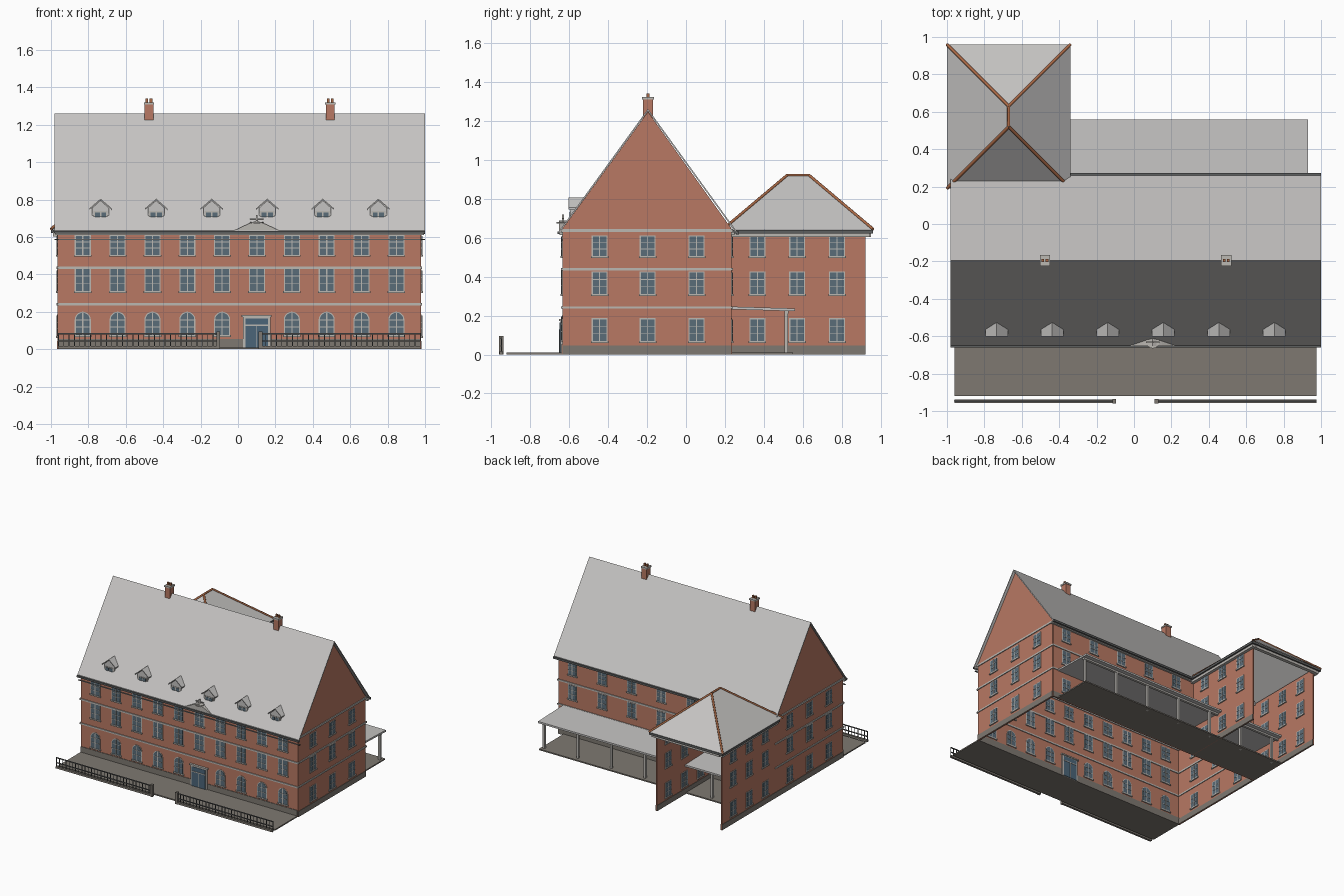
import bpy, bmesh, math
from mathutils import Vector

if "Cube" in bpy.data.objects:
    bpy.data.objects.remove(bpy.data.objects["Cube"], do_unlink=True)


def material(name, r, g, b):
    m = bpy.data.materials.new(name)
    m.use_nodes = True
    m.diffuse_color = (r, g, b, 1)
    m.node_tree.nodes["Principled BSDF"].inputs["Base Color"].default_value = (r, g, b, 1)
    return m


BRICK = material("red brick", 0.48, 0.19, 0.125)
SLATE = material("pale grey roof", 0.56, 0.55, 0.54)
TRIM = material("light stone trim", 0.5, 0.48, 0.45)
GLASS = material("blue grey glass", 0.10, 0.15, 0.19)
STONE = material("warm grey stone", 0.21, 0.19, 0.165)
METAL = material("dark grey metal", 0.11, 0.115, 0.115)
TILE = material("orange ridge tile", 0.40, 0.14, 0.06)
DOOR = material("blue door paint", 0.07, 0.13, 0.19)

parts = {}


def part(name, mat):
    if name not in parts:
        parts[name] = (bmesh.new(), mat)
    return parts[name][0]


def prism(bm, profile, axis, a, b):
    """Extrude a closed profile along an axis; the profile uses the other two axes."""
    def place(p, d):
        return {"x": (d, *p), "y": (p[0], d, p[1]), "z": (*p, d)}[axis]
    lo = [bm.verts.new(place(p, a)) for p in profile]
    hi = [bm.verts.new(place(p, b)) for p in profile]
    faces = [bm.faces.new(lo), bm.faces.new(hi[::-1])]
    n = len(profile)
    for i in range(n):
        j = (i + 1) % n
        faces.append(bm.faces.new((lo[i], hi[i], hi[j], lo[j])))
    bmesh.ops.recalc_face_normals(bm, faces=faces)


def rect(u0, u1, v0, v1):
    return [(u0, v0), (u1, v0), (u1, v1), (u0, v1)]


def box(bm, x0, x1, y0, y1, z0, z1):
    prism(bm, rect(x0, x1, y0, y1), "z", z0, z1)


def plate(bm, profile, axis, pos, t):
    prism(bm, profile, axis, pos - t / 2, pos + t / 2)


def opening(u, w, z0, z1, arch):
    if not arch:
        return rect(u - w / 2, u + w / 2, z0, z1)
    r, n = w / 2, 10
    arc = [(u + r * math.cos(math.pi * i / n), z1 - r + r * math.sin(math.pi * i / n)) for i in range(n + 1)]
    return [(u - r, z0), (u + r, z0)] + arc


def window(side, axis, pos, u, z0, z1, w=0.07, arch=False):
    frame = part(side + "_window_frames", TRIM)
    glass = part(side + "_window_panes", GLASS)
    plate(frame, opening(u, w + 0.012, z0 - 0.004, z1 + 0.006, arch), axis, pos, 0.013)
    plate(glass, opening(u, w, z0, z1, arch), axis, pos, 0.017)
    plate(frame, rect(u - w / 2 - 0.01, u + w / 2 + 0.01, z0 - 0.01, z0), axis, pos, 0.026)
    plate(frame, rect(u - 0.003, u + 0.003, z0, z1), axis, pos, 0.021)
    for k in (0.36, 0.68):
        z = z0 + (z1 - z0) * k
        plate(frame, rect(u - w / 2, u + w / 2, z - 0.002, z + 0.002), axis, pos, 0.021)


# Main dimensions
X0, X1, Y0, Y1 = -0.96, 0.975, -0.63, 0.23
RIDGE_Y, RIDGE_Z, EAVE_Z, PITCH = -0.195, 1.26, 0.635, 1.39
WING_X, WING_Y, WALL_T = -0.38, 0.92, 0.008
ROWS = [(0.07, 0.18), (0.31, 0.42), (0.505, 0.605)]

# Brick walls, open below and at the end of the wing
walls = part("brick_walls", BRICK)
gable = [(Y0, 0), (Y1, 0), (Y1, 0.65), (RIDGE_Y, 1.245), (Y0, 0.65)]
for x in (X0, X1):
    plate(walls, gable, "x", x, WALL_T)
for y in (Y0, Y1):
    plate(walls, rect(X0, X1, 0, 0.64), "y", y, WALL_T)
wing = part("wing_walls", BRICK)
for x in (X0, WING_X):
    plate(wing, rect(Y1, WING_Y, 0, 0.64), "x", x, WALL_T)

# Stone plinth and string courses
plinth = part("plinth", STONE)
plate(plinth, rect(X0, X1, 0, 0.055), "y", Y0, 0.016)
plate(plinth, rect(X0, X1, 0, 0.045), "y", Y1, 0.012)
plate(plinth, rect(Y0, WING_Y, 0, 0.045), "x", X0, 0.014)
plate(plinth, rect(Y0, Y1, 0, 0.045), "x", X1, 0.014)
plate(plinth, rect(Y1, WING_Y, 0, 0.045), "x", WING_X, 0.014)
bands = part("string_courses", TRIM)
for z0, z1 in ((0.235, 0.247), (0.43, 0.443), (0.628, 0.643)):
    for y in (Y0, Y1):
        plate(bands, rect(X0 - 0.008, X1 + 0.008, z0, z1), "y", y, 0.02)
    for x in (X0, X1):
        plate(bands, rect(Y0, Y1, z0, z1), "x", x, 0.02)

# Front windows, with a door replacing one arch
for i in range(10):
    x = 0.0085 + 0.1863 * (i - 4.5)
    window("front", "y", Y0, x, 0.31, 0.43, 0.074)
    window("front", "y", Y0, x, 0.505, 0.605, 0.074)
    if i != 5:
        window("front", "y", Y0, x, 0.075, 0.195, 0.074, True)

# Gable, wing and rear windows
for z0, z1 in ROWS:
    for y in (-0.443, -0.197, 0.054):
        window("right_gable", "x", X0, y, z0, z1)
        window("left_gable", "x", X1, y, z0, z1)
    for y in (0.366, 0.57, 0.775):
        window("wing", "x", X0, y, z0, z1)
        window("wing", "x", WING_X, y, z0, z1)
    for i in range(5):
        window("rear", "y", Y1, 0.85 - 0.265 * i, z0, z1)

# Entrance door
DX = 0.10
plate(part("door_surround", TRIM), rect(DX - 0.073, DX + 0.073, 0, 0.18), "y", Y0, 0.03)
plate(part("door_leaves", DOOR), rect(DX - 0.06, DX + 0.06, 0, 0.165), "y", Y0, 0.036)
door_trim = part("door_bars", TRIM)
plate(door_trim, rect(DX - 0.06, DX + 0.06, 0.125, 0.132), "y", Y0, 0.042)
plate(door_trim, rect(DX - 0.002, DX + 0.002, 0, 0.125), "y", Y0, 0.042)
plate(door_trim, rect(DX - 0.08, DX + 0.08, 0.172, 0.182), "y", Y0, 0.044)

# Main roof as a thin folded sheet
T = 0.012
fold = [(-0.65, EAVE_Z), (RIDGE_Y, RIDGE_Z), (0.26, EAVE_Z - 0.003),
        (0.26, EAVE_Z - 0.003 - T), (RIDGE_Y, RIDGE_Z - T), (-0.65, EAVE_Z - T)]
prism(part("main_roof", SLATE), fold, "x", -0.98, 1.0)

# Eaves cornice and gutters
cornice = part("eaves_cornice", TRIM)
gutter = part("gutters", METAL)
box(cornice, -0.975, 0.995, -0.648, Y0, 0.612, 0.628)
box(cornice, WING_X, 0.995, Y1, 0.25, 0.612, 0.628)
box(gutter, -0.98, 1.0, -0.66, -0.646, 0.618, 0.632)
box(gutter, -0.34, 1.0, 0.256, 0.272, 0.615, 0.63)
box(gutter, -0.98, 1.0, -0.641, Y0, 0.585, 0.59)

# Hipped wing roof
WX0, WX1, WY0, WY1, WZ, TOP = -1.0, -0.34, 0.19, 0.96, 0.642, 0.92
hip = part("wing_roof", SLATE)
corners = [Vector((x, y, WZ)) for x, y in rect(WX0, WX1, WY0, WY1)]
ends = [Vector((-0.67, 0.52, TOP)), Vector((-0.67, 0.63, TOP))]
c = [hip.verts.new(p) for p in corners]
e = [hip.verts.new(p) for p in ends]
for f in ((c[0], c[1], e[0]), (c[1], c[2], e[1], e[0]), (c[2], c[3], e[1]), (c[3], c[0], e[0], e[1])):
    hip.faces.new(f)
for x0, x1, s in ((WX0, WX0 + 0.015, 1), (WX1 - 0.015, WX1, -1)):
    box(gutter, x0, x1, Y1, WY1, 0.622, 0.64)
    inner = X0 if s > 0 else WING_X
    box(cornice, min(inner, x0 + 0.012 * s), max(inner, x1 + 0.012 * s), Y1, 0.945, 0.602, 0.624)
box(gutter, WX0, WX1, WY1 - 0.015, WY1, 0.622, 0.64)
box(cornice, X0, WING_X, WING_Y, 0.948, 0.602, 0.624)

# Ridge tiles along the hips
tiles = bpy.data.curves.new("hip_ridge_tiles", "CURVE")
tiles.dimensions = "3D"
tiles.bevel_depth = 0.008
tiles.bevel_resolution = 1
for a, b in ((corners[0], ends[0]), (corners[1], ends[0]), (corners[2], ends[1]),
             (corners[3], ends[1]), (ends[0], ends[1])):
    s = tiles.splines.new("POLY")
    s.points.add(1)
    s.points[0].co = (*a, 1)
    s.points[1].co = (*b, 1)
tiles.materials.append(TILE)
bpy.context.collection.objects.link(bpy.data.objects.new("hip_ridge_tiles", tiles))

# Dormers with little gabled roofs running into the slope
for i in range(6):
    x = 0.008 + 0.297 * (i - 2.5)
    prism(part("dormer_bodies", SLATE), [(x - 0.045, 0.69), (x + 0.045, 0.69), (x + 0.045, 0.755), (x, 0.795), (x - 0.045, 0.755)], "y", -0.592, -0.53)
    prism(part("dormer_roofs", SLATE), [(x - 0.06, 0.745), (x, 0.797), (x + 0.06, 0.745), (x + 0.06, 0.753), (x, 0.805), (x - 0.06, 0.753)], "y", -0.602, -0.515)
    plate(part("dormer_frames", TRIM), rect(x - 0.038, x + 0.038, 0.698, 0.738), "y", -0.592, 0.006)
    for s in (-0.017, 0.017):
        plate(part("dormer_panes", GLASS), rect(x + s - 0.013, x + s + 0.013, 0.704, 0.732), "y", -0.592, 0.010)

# Chimneys with caps and pots
for x in (-0.476, 0.493):
    box(part("chimney_stacks", BRICK), x - 0.023, x + 0.023, RIDGE_Y - 0.026, RIDGE_Y + 0.026, 1.19, 1.31)
    box(part("chimney_caps", TRIM), x - 0.027, x + 0.027, RIDGE_Y - 0.03, RIDGE_Y + 0.03, 1.308, 1.32)
    for s in (-0.011, 0.011):
        box(part("chimney_pots", TILE), x + s - 0.007, x + s + 0.007, RIDGE_Y - 0.007, RIDGE_Y + 0.007, 1.318, 1.34)

# Pediment and finial over the entrance
prism(part("pediment", TRIM), [(DX - 0.12, 0.635), (DX + 0.12, 0.635), (DX + 0.05, 0.668), (DX, 0.688), (DX - 0.05, 0.668)], "y", -0.652, -0.6)
finial = part("pediment_finial", TRIM)
disc = [(DX + 0.035 * math.cos(k * math.pi / 8), -0.63 + 0.035 * math.sin(k * math.pi / 8)) for k in range(16)]
prism(finial, disc, "z", 0.672, 0.68)
box(finial, DX - 0.005, DX + 0.005, -0.637, -0.627, 0.68, 0.718)
box(finial, DX - 0.035, DX + 0.035, -0.635, -0.629, 0.694, 0.7)

# Front terrace and rear paving
paving = part("terrace_paving", STONE)
box(paving, X0, X1, -0.92, Y0, 0, 0.01)
box(paving, X0, 0.93, Y1, 0.55, 0, 0.01)

# Front railing with gate posts
rail = part("front_railing", METAL)
for x0, x1 in ((X0, -0.105), (0.12, X1)):
    box(part("railing_kerb", STONE), x0, x1, -0.956, -0.938, 0, 0.016)
    for z in (0.04, 0.08):
        box(rail, x0, x1, -0.951, -0.943, z, z + 0.006)
    n = 30
    for k in range(n + 1):
        x = x0 + (x1 - x0) * k / n
        box(rail, x - 0.002, x + 0.002, -0.949, -0.945, 0.01, 0.086)
for x in (-0.105, 0.12):
    box(part("gate_posts", STONE), x - 0.01, x + 0.01, -0.96, -0.936, 0, 0.095)

# Rear canopy on posts
prism(part("canopy_roof", SLATE), [(Y1, 0.232), (0.56, 0.222), (0.56, 0.236), (Y1, 0.246)], "x", X0, 0.93)
box(part("canopy_beam", TRIM), X0, 0.92, 0.505, 0.525, 0.21, 0.225)
for k in range(7):
    x = 0.905 - 0.3 * k
    box(part("canopy_posts", TRIM), x - 0.009, x + 0.009, 0.506, 0.524, 0, 0.22)

# Turn every part into an object
for name, (bm, mat) in parts.items():
    mesh = bpy.data.meshes.new(name)
    bm.to_mesh(mesh)
    bm.free()
    mesh.materials.append(mat)
    bpy.context.collection.objects.link(bpy.data.objects.new(name, mesh))
